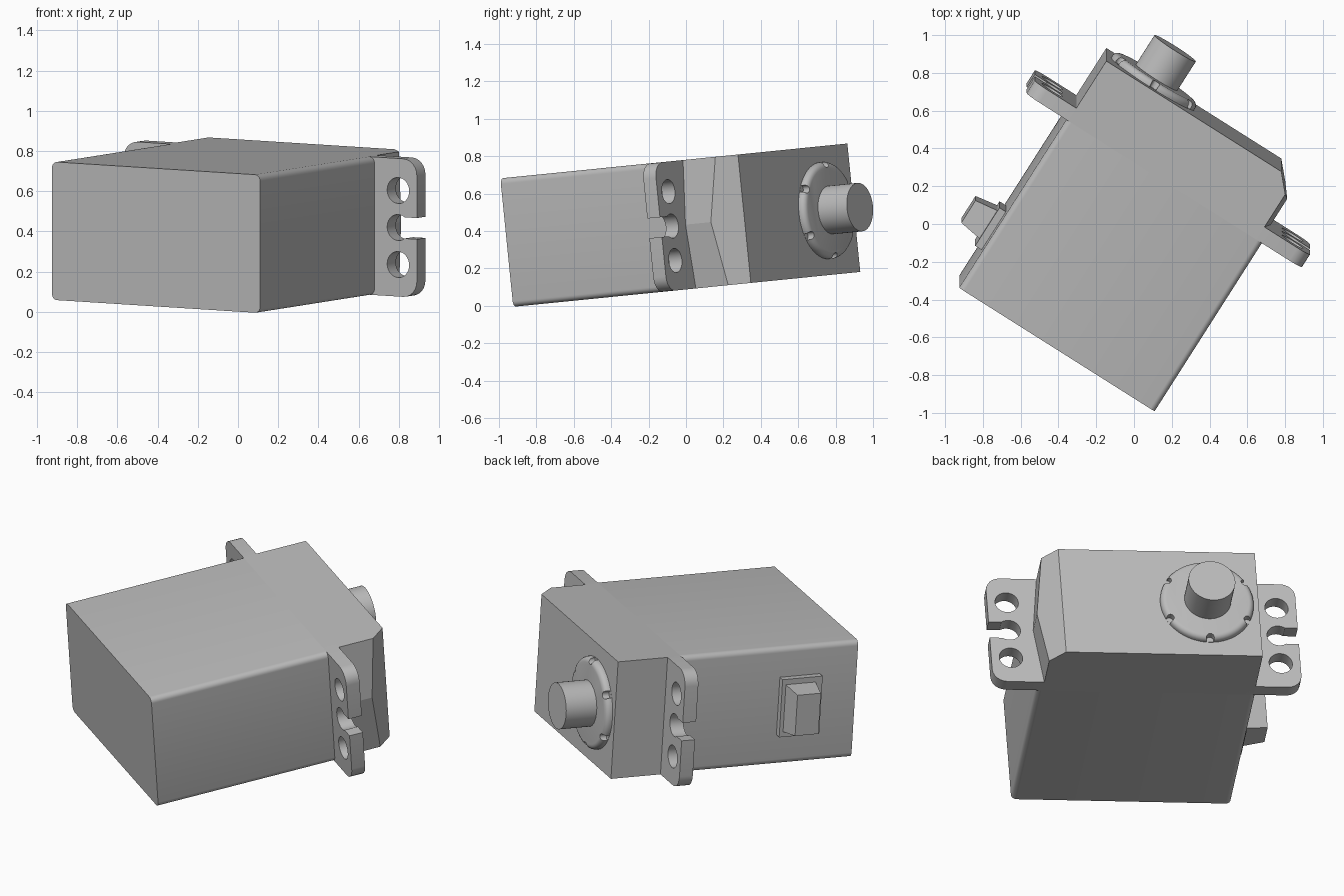
import bpy, bmesh
from math import sin, cos, pi, radians
from mathutils import Matrix, Vector

if "Cube" in bpy.data.objects:
    bpy.data.objects.remove(bpy.data.objects["Cube"])

# One grey plastic for every part
grey = bpy.data.materials.new("grey_plastic")
grey.use_nodes = True
COLOUR = (0.5, 0.5, 0.5, 1)
grey.diffuse_color = COLOUR
grey.node_tree.nodes["Principled BSDF"].inputs["Base Color"].default_value = COLOUR

# Local frame: x across the ears, y along the shaft, z through the thickness
ax_z = Vector((0, -0.1, 0.995)).normalized()
ax_x = Vector((0.844, -0.534, -0.045))
ax_y = ax_z.cross(ax_x).normalized()
ax_x = ax_y.cross(ax_z)
PLACE = Matrix.Translation((-0.925, -0.27, 0.06)) @ Matrix((ax_x, ax_y, ax_z)).transposed().to_4x4()

WIDTH, THICK = 1.226, 0.69
MID = THICK / 2
EAR_LOW, EAR_HIGH, TOP = 1.06, 1.14, 1.437
EAR = 0.25


def finish(name, bm):
    bmesh.ops.recalc_face_normals(bm, faces=bm.faces)
    mesh = bpy.data.meshes.new(name)
    bm.to_mesh(mesh)
    bm.free()
    mesh.materials.append(grey)
    ob = bpy.data.objects.new(name, mesh)
    ob.matrix_world = PLACE
    bpy.context.collection.objects.link(ob)
    return ob


def loft(name, rings):
    """Skin equal-length rings of points and cap both ends."""
    bm = bmesh.new()
    loops = [[bm.verts.new(p) for p in ring] for ring in rings]
    n = len(loops[0])
    for a, b in zip(loops, loops[1:]):
        for i in range(n):
            j = (i + 1) % n
            bm.faces.new((a[i], a[j], b[j], b[i]))
    bm.faces.new(loops[0])
    bm.faces.new(loops[-1])
    return finish(name, bm)


def at(y, outline):
    return [(x, y, z) for x, z in outline]


def prism(name, outline, y0, y1):
    return loft(name, [at(y0, outline), at(y1, outline)])


def circle(x, z, r, n=32):
    return [(x + r * cos(2 * pi * i / n), z + r * sin(2 * pi * i / n)) for i in range(n)]


def rounded(x0, x1, z0, z1, r=0, n=6):
    if not r:
        return [(x0, z0), (x1, z0), (x1, z1), (x0, z1)]
    corners = [(x1 - r, z1 - r), (x0 + r, z1 - r), (x0 + r, z0 + r), (x1 - r, z0 + r)]
    return [(cx + r * cos(pi / 2 * (k + i / n)), cz + r * sin(pi / 2 * (k + i / n)))
            for k, (cx, cz) in enumerate(corners) for i in range(n + 1)]


def cut(ob, outline, y0, y1):
    """Remove a prism from the object."""
    cutter = prism("cutter", outline, y0, y1)
    cutter.hide_render = True
    mod = ob.modifiers.new("cut", "BOOLEAN")
    mod.operation, mod.solver, mod.object = "DIFFERENCE", "EXACT", cutter
    bpy.context.view_layer.objects.active = ob
    bpy.ops.object.modifier_apply(modifier=mod.name)
    bpy.data.objects.remove(cutter)


def smooth(ob):
    bpy.ops.object.select_all(action="DESELECT")
    ob.select_set(True)
    bpy.context.view_layer.objects.active = ob
    bpy.ops.object.shade_smooth_by_angle(angle=radians(32))


# Main case with softened long edges
smooth(prism("lower_case", rounded(0, WIDTH, 0, THICK, 0.03), 0, EAR_LOW))

# Upper case: one chamfered end that rises to a ridge at mid thickness
side, ridge, flat = 1.19, 1.23, 1.107
slope = 1.1
bm = bmesh.new()
points = []
for z in (0, THICK):
    points += [(0.01, EAR_LOW, z), (0.01, TOP, z), (side, EAR_LOW, z),
               (flat, TOP, z), (side, TOP - slope * (side - flat), z)]
points += [(ridge, EAR_LOW, MID), (ridge, TOP - slope * (ridge - flat), MID)]
bmesh.ops.convex_hull(bm, input=[bm.verts.new(p) for p in points])
bmesh.ops.dissolve_limit(bm, angle_limit=radians(1), verts=bm.verts, edges=bm.edges)
finish("upper_case", bm)

# Mounting ears: two screw holes and an open keyhole slot each
for name, edge, out in (("left_ear", WIDTH, 1), ("right_ear", 0, -1)):
    tip, root = edge + out * EAR, edge - out * 0.1
    hole = edge + out * 0.14
    shape = rounded(min(tip, root), max(tip, root), 0, THICK, 0.08)
    # keep the corners square on the body side
    shape = [(root, 0 if z < MID else THICK) if (x - edge) * out < 0 else (x, z) for x, z in shape]
    shape = [p for i, p in enumerate(shape) if p != shape[i - 1]]
    ear = prism(name, shape, EAR_LOW, EAR_HIGH)
    for z in (MID - 0.185, MID, MID + 0.185):
        cut(ear, circle(hole, z, 0.065), 1, 1.2)
    ends = sorted((hole, tip + out * 0.1))
    cut(ear, rounded(*ends, MID - 0.053, MID + 0.053), 1, 1.2)
    smooth(ear)

# Bearing collar with a rounded rim and six notches
SX = 0.3
R, RIM, H = 0.26, 0.03, 0.04
rings = [at(TOP - 0.01, circle(SX, MID, R, 64))]
for i in range(6):
    a = pi / 2 * i / 5
    rings.append(at(TOP + H - RIM + RIM * sin(a), circle(SX, MID, R - RIM + RIM * cos(a), 64)))
collar = loft("shaft_collar", rings)
for i in range(6):
    a = pi / 3 * i + pi / 6
    cut(collar, circle(SX + 0.25 * cos(a), MID + 0.25 * sin(a), 0.022, 16), TOP + 0.001, TOP + 0.1)
smooth(collar)

# Output shaft
smooth(prism("output_shaft", circle(SX, MID, 0.13, 48), TOP, 1.66))


# Cable exit on the narrow side: base plate and tapered block
def side_ring(x, y0, y1, half):
    return [(x, y, z) for y, z in rounded(y0, y1, MID - half, MID + half)]


loft("cable_plate", [side_ring(0.01, 0.22, 0.46, 0.17), side_ring(-0.04, 0.22, 0.46, 0.17)])
loft("cable_block", [side_ring(-0.03, 0.26, 0.44, 0.14), side_ring(-0.165, 0.28, 0.42, 0.12)])
